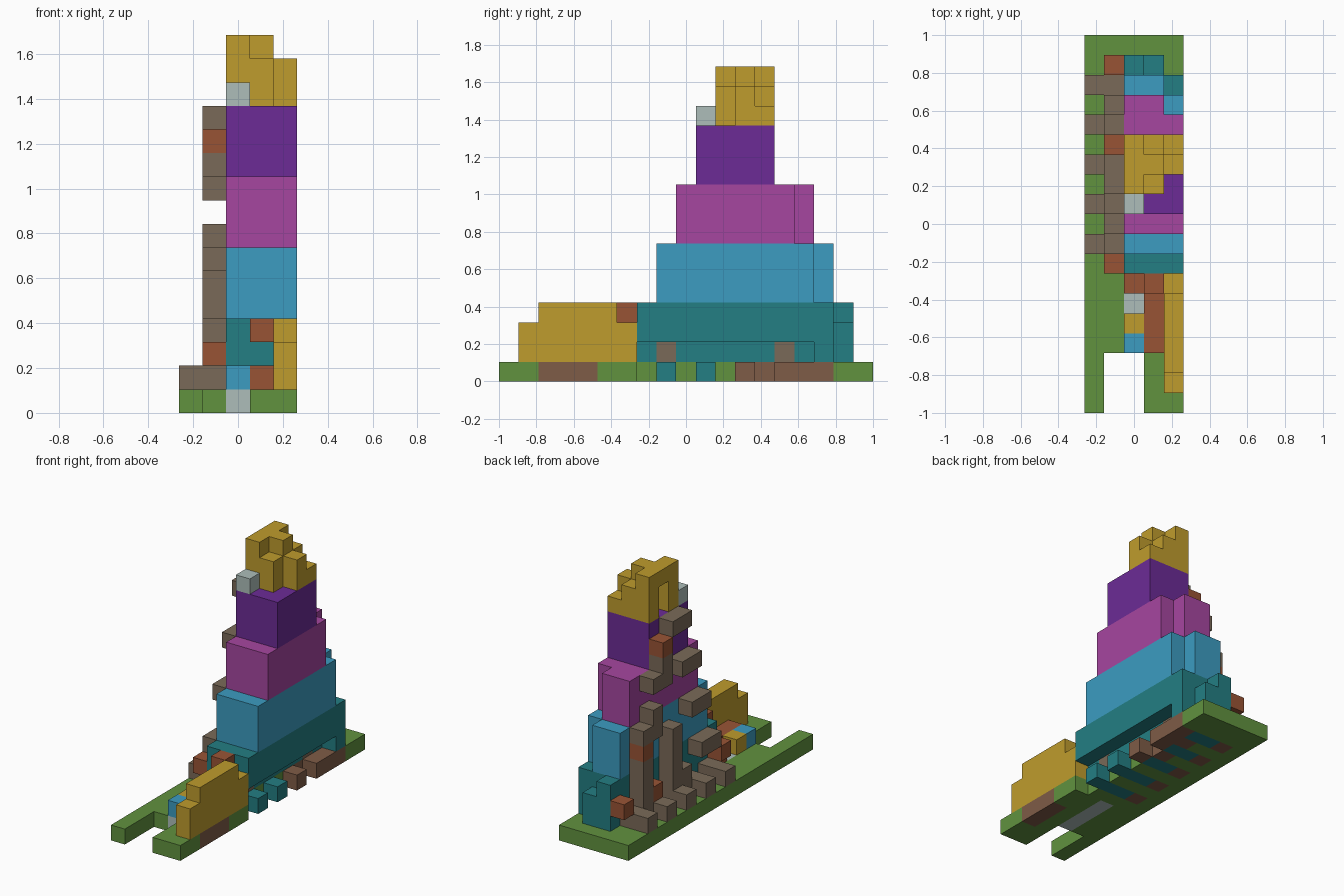
import bpy, bmesh
from mathutils import Vector

cube = bpy.data.objects.get("Cube")
if cube:
    bpy.data.objects.remove(cube)

U = 2 / 19  # edge of one block
ORIGIN = Vector((-2.5 * U, -1.0, 0.0))


def linear(c):
    c /= 255
    return c / 12.92 if c <= 0.04045 else ((c + 0.055) / 1.055) ** 2.4


def material(name, *rgb):
    m = bpy.data.materials.new(name)
    m.use_nodes = True
    col = (*[linear(c) for c in rgb], 1.0)
    m.diffuse_color = col
    m.node_tree.nodes["Principled BSDF"].inputs["Base Color"].default_value = col
    return m


green = material("grass green", 97, 146, 63)
teal = material("teal", 35, 126, 131)
blue = material("sky blue", 60, 156, 193)
magenta = material("magenta", 166, 70, 160)
purple = material("purple", 108, 43, 150)
gold = material("gold", 191, 156, 45)
taupe = material("taupe", 122, 106, 88)
rust = material("rust", 153, 84, 53)
brown = material("earth brown", 127, 92, 71)
pale = material("pale grey", 173, 190, 186)

cells = {}  # block position -> (part, material)


def span(v):
    return range(v[0], v[1] + 1) if isinstance(v, tuple) else (v,)


def fill(part, mat, xs, ys, zs):
    """Fill an inclusive range of blocks; later fills replace earlier ones."""
    for x in span(xs):
        for y in span(ys):
            for z in span(zs):
                cells[x, y, z] = (part, mat)


def clear(xs, ys, zs):
    for x in span(xs):
        for y in span(ys):
            for z in span(zs):
                cells.pop((x, y, z), None)


# Ground slab with front notch
fill("ground", green, (0, 4), (0, 18), 0)
clear((1, 2), (0, 2), 0)
fill("ground_path", pale, 2, (3, 6), 0)
fill("ground_soil", brown, 4, (2, 4), 0)
fill("ground_soil", brown, (3, 4), (12, 16), 0)
for y in range(8, 17, 2):
    fill("ground_inlay", teal, (2, 3), y, 0)
    fill("ground_soil", brown, 1, y, 0)
for y in (8, 10):
    fill("ground_inlay", teal, 4, y, 0)
for y in (7, 9, 11, 13):
    clear(4, y, 0)

# Stepped tower: each tier is one block shorter at both ends
for i, (part, mat) in enumerate((("tower_base", teal), ("tower_lower", blue),
                                 ("tower_middle", magenta), ("tower_upper", purple))):
    z = (3 * i + 1, 3 * i + 3)
    fill(part, mat, (2, 4), (7 + i, min(16 - i, 14)), z)
    if i < 3:
        fill(part, mat, (2, 4), (14, 16 - i), z)
        fill(part, mat, (2, 3), 17 - i, z)
clear(4, (15, 15), (10, 12))
clear(3, 17, 3)

# Recess along the foot of the tower
clear(4, (7, 15), 1)
for y in (8, 14):
    fill("foot_post", taupe, 3, y, 1)

# Gold crown with an arch, and the small pale block before it
fill("crown", gold, 2, (11, 13), (13, 15))
clear(2, 12, (13, 14))
fill("crown", gold, 3, 11, (13, 14))
fill("crown", gold, 3, 12, (13, 15))
fill("crown", gold, 3, 13, (13, 14))
fill("crown", gold, 4, 12, (13, 14))
fill("crown", gold, 4, 13, 13)
fill("crown_block", pale, 2, 10, 13)

# Gold wall on the front prong
fill("front_wall", gold, 4, (1, 6), (1, 2))
fill("front_wall", gold, 4, (2, 5), 3)

# Small blocks in the front yard
fill("yard_kerb", rust, 3, (3, 6), 1)
fill("yard_kerb", rust, 2, 6, 1)
fill("yard_lintel", rust, 3, 6, 3)
fill("yard_blue_block", blue, 2, 3, 1)
fill("yard_gold_block", gold, 2, 4, 1)

# Row of side posts
for y in range(8, 17, 2):
    fill("side_posts", taupe, (0, 1), y, 1)

# Ledges climbing the side of the tower
for i in range(4):
    fill("side_ledges", taupe, 1, (8 + i, 9 + i), 3 * i + 3)

# Side columns
fill("side_columns", taupe, 1, 11, (1, 2))
fill("side_columns", taupe, 1, 12, (1, 5))
fill("side_columns", taupe, 1, 15, (1, 6))
fill("side_columns", taupe, 1, 14, (6, 7))
fill("side_columns", taupe, 1, (13, 14), 9)
fill("side_columns", taupe, 1, 13, 10)

# Rust accents on the side
for y, z in ((7, 2), (17, 2), (14, 2), (15, 5), (13, 11)):
    fill("side_accents", rust, 1, y, z)

# Build one mesh per part from its exposed block faces
parts = {}
for pos, (part, mat) in cells.items():
    parts.setdefault((part, mat.name), []).append(pos)

for (part, mat_name), blocks in parts.items():
    bm = bmesh.new()
    for pos in blocks:
        centre = Vector(pos) + Vector((0.5, 0.5, 0.5))
        for axis in range(3):
            for sign in (-1, 1):
                near = list(pos)
                near[axis] += sign
                if tuple(near) in cells:
                    continue
                n = Vector((0, 0, 0))
                n[axis] = sign / 2
                a = Vector((0, 0, 0))
                a[(axis + 1) % 3] = 0.5
                b = Vector((0, 0, 0))
                b[(axis + 2) % 3] = 0.5 * sign
                mid = centre + n
                bm.faces.new([bm.verts.new(ORIGIN + U * p) for p in
                              (mid - a - b, mid + a - b, mid + a + b, mid - a + b)])
    bmesh.ops.remove_doubles(bm, verts=bm.verts, dist=U / 100)
    bmesh.ops.dissolve_limit(bm, angle_limit=0.01, verts=bm.verts, edges=bm.edges)
    mesh = bpy.data.meshes.new(part)
    bm.to_mesh(mesh)
    bm.free()
    mesh.materials.append(bpy.data.materials[mat_name])
    bpy.context.collection.objects.link(bpy.data.objects.new(part, mesh))
